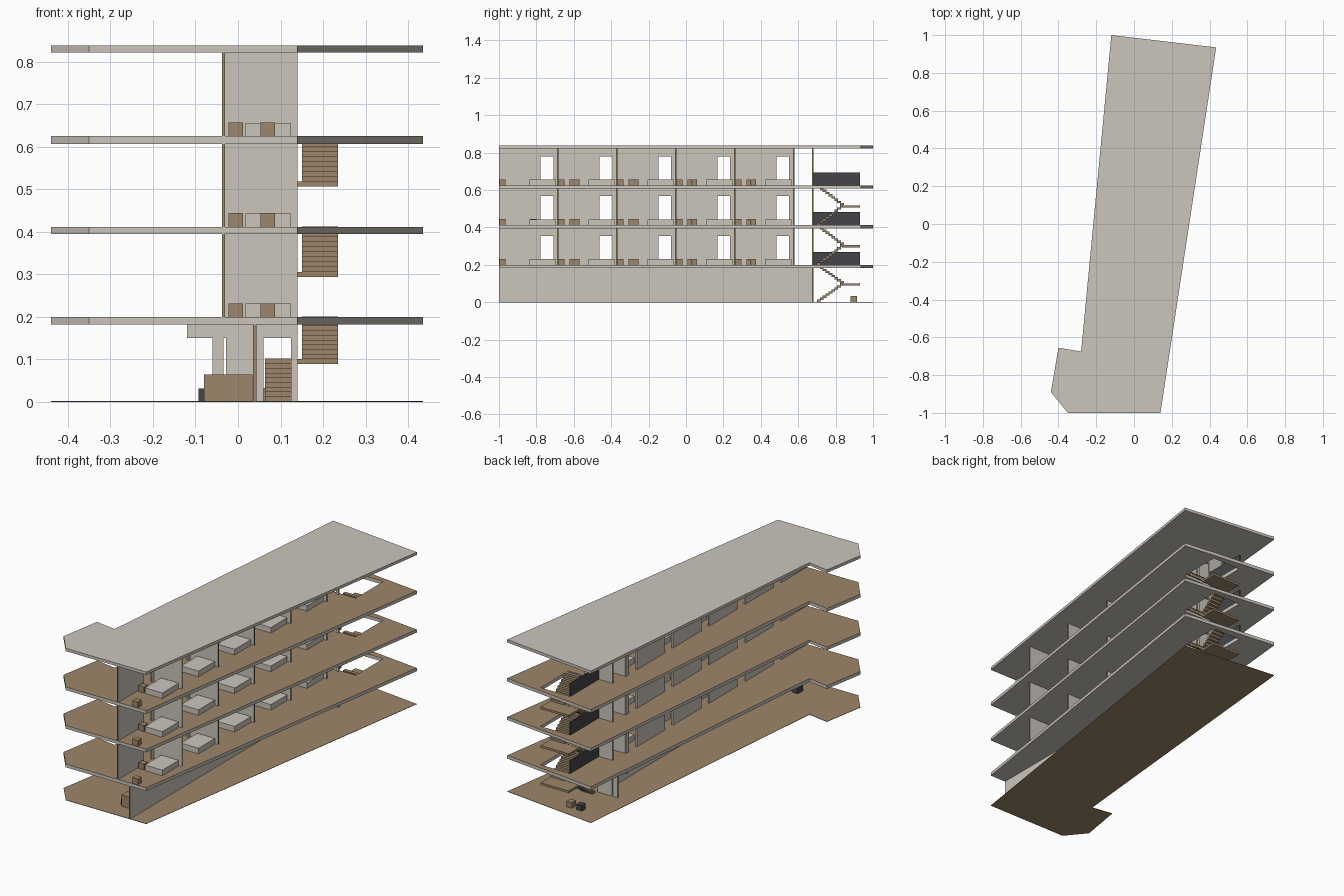
import bpy
import bmesh
from mathutils import Vector

cube = bpy.data.objects.get("Cube")
if cube:
    bpy.data.objects.remove(cube, do_unlink=True)


def material(name, rgb):
    m = bpy.data.materials.new(name)
    m.use_nodes = True
    m.diffuse_color = (*rgb, 1)
    m.node_tree.nodes["Principled BSDF"].inputs["Base Color"].default_value = (*rgb, 1)
    return m


PLASTER = material("pale_plaster", (0.60, 0.56, 0.50))
WOOD = material("brown_wood", (0.34, 0.24, 0.145))
DARK = material("dark_panel", (0.06, 0.06, 0.068))


def finish(bm, name, mats):
    bmesh.ops.recalc_face_normals(bm, faces=bm.faces)
    mesh = bpy.data.meshes.new(name)
    bm.to_mesh(mesh)
    bm.free()
    for m in mats:
        mesh.materials.append(m)
    obj = bpy.data.objects.new(name, mesh)
    bpy.context.collection.objects.link(obj)
    return obj


def extrude(bm, offset):
    geo = bmesh.ops.extrude_face_region(bm, geom=bm.faces[:])["geom"]
    verts = [g for g in geo if isinstance(g, bmesh.types.BMVert)]
    bmesh.ops.translate(bm, verts=verts, vec=offset)
    bmesh.ops.recalc_face_normals(bm, faces=bm.faces)


def add_box(bm, lo, hi):
    verts = bmesh.ops.create_cube(bm, size=1)["verts"]
    for v in verts:
        v.co = Vector([l + (c + 0.5) * (h - l) for c, l, h in zip(v.co, lo, hi)])


def box(name, lo, hi, mat):
    bm = bmesh.new()
    add_box(bm, lo, hi)
    return finish(bm, name, [mat])


def slab(name, z0, z1, mats, hole=None):
    """Floor plate with an optional stair opening; the top takes the second material."""
    bm = bmesh.new()
    edges = []
    for loop in [OUTLINE] + ([hole] if hole else []):
        vs = [bm.verts.new((x, y, z0)) for x, y in loop]
        edges += [bm.edges.new((vs[i - 1], vs[i])) for i in range(len(vs))]
    bmesh.ops.triangle_fill(bm, edges=edges, use_beauty=True, use_dissolve=False)
    extrude(bm, (0, 0, z1 - z0))
    for f in bm.faces:
        f.material_index = int(f.normal.z > 0.5 and len(mats) > 1)
    return finish(bm, name, mats)


def wall(name, axis, start, end, at, z0, z1, doors=(), door_h=0.155):
    """Thin wall along an axis with door notches and brown end faces."""
    profile = [(start, z0)]
    for a, b in doors:
        profile += [(a, z0), (a, z0 + door_h), (b, z0 + door_h), (b, z0)]
    profile += [(end, z0), (end, z1), (start, z1)]
    bm = bmesh.new()
    place = (lambda u, z: (u, at, z)) if axis == 0 else (lambda u, z: (at, u, z))
    bm.faces.new([bm.verts.new(place(u, z)) for u, z in profile])
    extrude(bm, (0, THICK, 0) if axis == 0 else (THICK, 0, 0))
    for f in bm.faces:
        u = f.calc_center_median()[axis]
        f.material_index = int(min(abs(u - start), abs(u - end)) < 0.0005)
    return finish(bm, name, [PLASTER, WOOD])


OUTLINE = [(-0.12, 1.0), (0.435, 0.935), (0.14, -1.0), (-0.35, -1.0),
           (-0.44, -0.89), (-0.40, -0.655), (-0.28, -0.675)]
STAIR_HOLE = [(0.062, 0.69), (0.235, 0.69), (0.235, 0.93), (0.062, 0.93)]
THICK = 0.008
PITCH = 0.315
FLOORS = [0.002, 0.2, 0.412, 0.625]
CEILINGS = [0.182, 0.395, 0.607, 0.822]
STAIR_WALL_Y = 0.675

# Floor plates and roof
slab("ground_floor", 0, 0.002, [WOOD])
for i in range(3):
    slab(f"floor_slab_{i + 1}", CEILINGS[i], FLOORS[i + 1], [PLASTER, WOOD], STAIR_HOLE)
slab("roof_slab", 0.822, 0.838, [PLASTER])

# Upper storeys: corridor wall, room dividers, furniture
room_starts = [-1 + PITCH * k for k in range(5)]
for n in range(1, 4):
    z0, z1 = FLOORS[n], CEILINGS[n]
    doors = [(s + 0.223, s + 0.291) for s in room_starts]
    wall(f"corridor_wall_{n}", 1, -1, 0.578, -0.038, z0, z1, doors)
    for k, s in enumerate(room_starts):
        wall(f"room_divider_{n}_{k + 1}", 0, -0.03, 0.14, s + PITCH - 0.004, z0, z1)
        box(f"bed_{n}_{k + 1}", (0.018, s + 0.163, z0), (0.125, s + 0.305, z0 + 0.031), PLASTER)
        box(f"bench_{n}_{k + 1}", (0.053, s + 0.004, z0), (0.087, s + 0.036, z0 + 0.032), WOOD)
        if k:
            for side, y in enumerate((0.063, 0.09)):
                box(f"cabinet_{n}_{k + 1}_{side + 1}", (-0.022, s + y, z0),
                    (0.012, s + y + 0.025, z0 + 0.032), WOOD)
        else:
            box(f"cabinet_{n}_1", (-0.022, s + 0.165, z0), (0.012, s + 0.2, z0 + 0.032), WOOD)
    wall(f"stair_wall_{n}", 0, -0.03, 0.14, STAIR_WALL_Y, z0, z1, [(0.06, 0.125)], 0.15)
    box(f"stair_parapet_{n}", (0.053, 0.675, z0), (0.06, 0.93, z0 + 0.07), DARK)

# Ground storey walls
wall("ground_long_wall", 1, -1, 0.675, 0.035, FLOORS[0], CEILINGS[0])
wall("ground_cross_wall", 0, -0.06, 0.14, STAIR_WALL_Y, FLOORS[0], CEILINGS[0],
     [(-0.034, -0.028), (0.06, 0.125)], 0.148)
box("ground_lintel", (-0.12, STAIR_WALL_Y, 0.15), (-0.06, STAIR_WALL_Y + THICK, CEILINGS[0]), PLASTER)

# Ground storey furniture
box("reception_desk", (-0.08, -0.9, 0.002), (0.034, -0.85, 0.064), WOOD)
box("desk_stool", (-0.093, -0.885, 0.002), (-0.06, -0.84, 0.032), DARK)
box("lobby_seat", (0.055, 0.88, 0.002), (0.087, 0.915, 0.033), WOOD)
box("lobby_dark_seat", (-0.005, 0.88, 0.002), (0.027, 0.915, 0.033), DARK)

# Double-flight stairs with half landings
STEPS = 9
for n in range(3):
    z0, z1 = FLOORS[n], FLOORS[n + 1]
    rise = (z1 - z0) / (2 * STEPS)
    bm = bmesh.new()
    for i in range(STEPS):
        y = 0.70 + 0.0155 * i
        up = z0 + rise * i
        down = z1 - rise * (i + 1)
        add_box(bm, (0.064, y, up), (0.127, y + 0.02, up + rise * 1.05))
        add_box(bm, (0.15, y, down), (0.235, y + 0.02, down + rise * 1.05))
    finish(bm, f"stair_flights_{n + 1}", [WOOD])
    mid = z0 + rise * STEPS
    box(f"stair_landing_{n + 1}", (0.064, 0.835, mid - 0.012), (0.235, 0.93, mid), WOOD)
